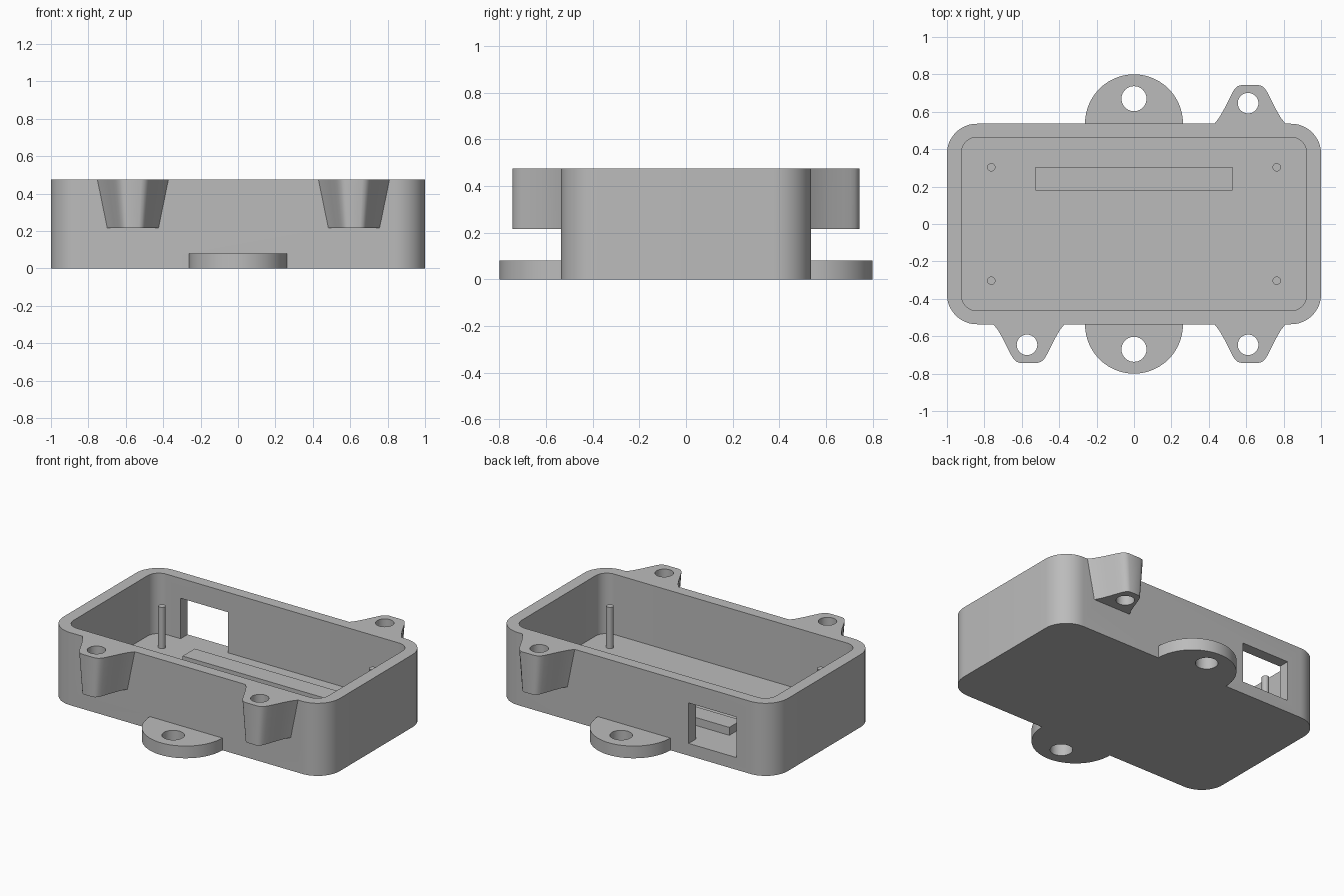
import bpy, bmesh, math

cube = bpy.data.objects.get("Cube")
if cube:
    bpy.data.objects.remove(cube, do_unlink=True)

grey = bpy.data.materials.new("plain grey")
grey.use_nodes = True
colour = (0.5, 0.5, 0.5, 1)
grey.diffuse_color = colour
grey.node_tree.nodes["Principled BSDF"].inputs["Base Color"].default_value = colour

WALL_X, WALL_Y = 1.0, 0.536
HEIGHT, FLOOR = 0.475, 0.08


def loft(name, bottom, top, z0, z1):
    """Closed solid between two matching outlines."""
    bm = bmesh.new()
    low = [bm.verts.new((x, y, z0)) for x, y in bottom]
    high = [bm.verts.new((x, y, z1)) for x, y in top]
    bm.faces.new(low)
    bm.faces.new(high)
    for i in range(len(low)):
        j = (i + 1) % len(low)
        bm.faces.new((low[i], low[j], high[j], high[i]))
    bmesh.ops.recalc_face_normals(bm, faces=bm.faces)
    mesh = bpy.data.meshes.new(name)
    bm.to_mesh(mesh)
    bm.free()
    mesh.materials.append(grey)
    ob = bpy.data.objects.new(name, mesh)
    bpy.context.collection.objects.link(ob)
    return ob


def prism(name, outline, z0, z1):
    return loft(name, outline, outline, z0, z1)


def circle(cx, cy, r, n=40):
    return [(cx + r * math.cos(math.tau * i / n), cy + r * math.sin(math.tau * i / n))
            for i in range(n)]


def rectangle(x0, x1, y0, y1):
    return [(x0, y0), (x1, y0), (x1, y1), (x0, y1)]


def rounded(hx, hy, r, n=12):
    pts = []
    for k, (sx, sy) in enumerate([(1, 1), (-1, 1), (-1, -1), (1, -1)]):
        for i in range(n + 1):
            a = (k + i / n) * math.pi / 2
            pts.append((sx * (hx - r) + r * math.cos(a), sy * (hy - r) + r * math.sin(a)))
    return pts


def combine(target, tool, operation):
    mod = target.modifiers.new("combine", "BOOLEAN")
    mod.operation, mod.object, mod.solver = operation, tool, "EXACT"
    bpy.context.view_layer.objects.active = target
    bpy.ops.object.modifier_apply(modifier=mod.name)
    bpy.data.objects.remove(tool, do_unlink=True)


# Open tray with rounded corners
casing = prism("casing", rounded(WALL_X, WALL_Y, 0.16), 0, HEIGHT)
combine(casing, prism("cavity", rounded(0.922, 0.463, 0.08), FLOOR, 0.6), "DIFFERENCE")

# Round mounting lugs at the base, front and back
for side in (-1, 1):
    arc = [(0.262 * math.cos(math.pi * i / 40),
            side * (WALL_Y + 0.264 * math.sin(math.pi * i / 40))) for i in range(41)]
    lug = prism("lug", arc + [(-0.262, side * 0.5), (0.262, side * 0.5)], 0, FLOOR)
    combine(casing, lug, "UNION")
    combine(casing, prism("lug_hole", circle(0, side * 0.67, 0.067), -0.1, 0.2), "DIFFERENCE")

# Tapered screw ears below the rim: half width and distance from the middle
EAR = [(0.19, 0.5), (0.19, WALL_Y), (0.165, 0.568), (0.138, 0.615), (0.108, 0.675),
       (0.092, 0.706), (0.08, 0.724), (0.065, 0.737), (0.045, 0.743)]


def ear_outline(cx, side, scale):
    half = [(w * scale, side * d) for w, d in EAR]
    return [(cx + w, y) for w, y in half] + [(cx - w, y) for w, y in reversed(half)]


for hole_x, side in [(-0.572, -1), (0.61, -1), (0.61, 1)]:
    cx = hole_x + 0.01
    ear = loft("ear", ear_outline(cx, side, 0.72), ear_outline(cx, side, 1), 0.215, HEIGHT)
    combine(casing, ear, "UNION")
    combine(casing, prism("ear_hole", circle(hole_x, side * 0.646, 0.055), 0.15, 0.6), "DIFFERENCE")

# Connector opening through the back wall, level with the floor
combine(casing, prism("opening", rectangle(-0.74, -0.395, 0.4, 0.7), FLOOR, 0.345), "DIFFERENCE")

# Raised bar and four locating pins on the floor
parts = [casing, prism("floor_bar", rectangle(-0.527, 0.527, 0.18, 0.305), FLOOR - 0.01, 0.132)]
for x in (-0.763, 0.763):
    for y in (-0.303, 0.303):
        parts.append(prism("locating_pin", circle(x, y, 0.022, 24), FLOOR - 0.01, 0.35))

bpy.ops.object.select_all(action="DESELECT")
for ob in parts:
    ob.select_set(True)
bpy.context.view_layer.objects.active = casing
bpy.ops.object.shade_smooth_by_angle(angle=math.radians(30))
